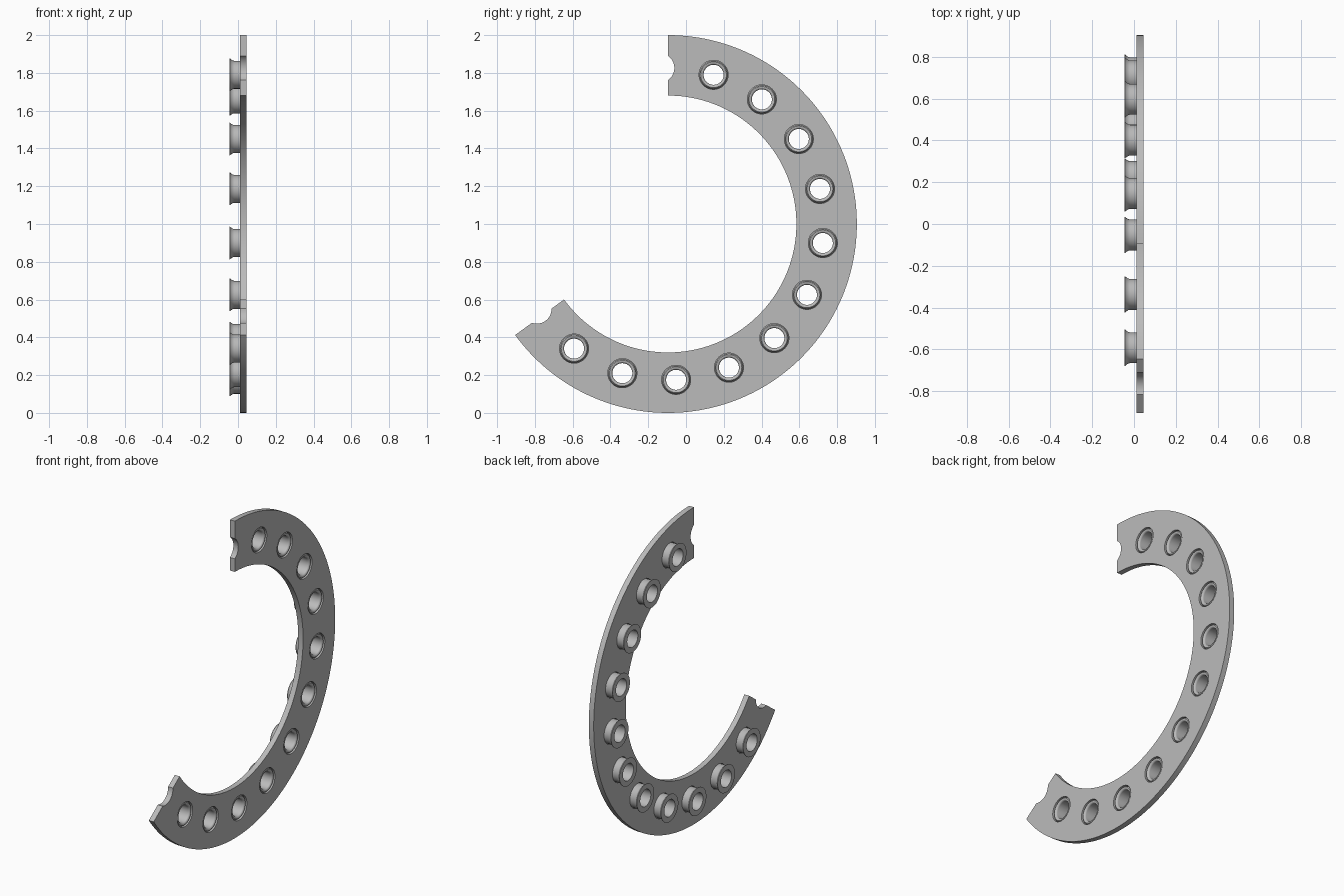
import bpy, bmesh, math
from mathutils import Matrix, Vector

cube = bpy.data.objects.get("Cube")
if cube:
    bpy.data.objects.remove(cube, do_unlink=True)

CENTER = Vector((0, -0.0955, 1.0))
OUTER, INNER, PITCH, HOLE = 1.0, 0.68, 0.826, 0.077
START, END = math.radians(90), math.radians(-144)
FRONT, BACK = 0.045, 0.011
ANGLES = [math.radians(73 - 20 * i) for i in range(11)]

grey = bpy.data.materials.new("plain grey")
grey.use_nodes = True
grey.diffuse_color = (0.5, 0.5, 0.5, 1)
grey.node_tree.nodes["Principled BSDF"].inputs["Base Color"].default_value = (0.5, 0.5, 0.5, 1)


def polar(r, a):
    return Vector((r * math.cos(a), r * math.sin(a)))


def arc(r, a, b, n):
    return [polar(r, a + (b - a) * i / n) for i in range(n + 1)]


def notch(angle, side, outward):
    """Part of a hole that lies just past the end of the sector."""
    past = PITCH * math.sin(math.radians(3))
    radial, inward = polar(1, angle), polar(1, angle + side * math.pi / 2)
    half = math.acos(past / HOLE)
    steps = [half * (i / 8 - 1) * outward for i in range(17)]
    return [radial * (PITCH + HOLE * math.sin(t)) + inward * (HOLE * math.cos(t) - past)
            for t in steps]


def finish(obj, angle):
    bpy.ops.object.select_all(action='DESELECT')
    obj.select_set(True)
    bpy.context.view_layer.objects.active = obj
    bpy.ops.object.shade_smooth_by_angle(angle=math.radians(angle))


# Ring sector plate: filled outline with round holes, extruded
outline = (arc(OUTER, START, END, 120) + notch(END, 1, -1)
           + arc(INNER, END, START, 120) + notch(START, -1, 1))
loops = [outline]
for a in ANGLES:
    loops.append([polar(PITCH, a) + p for p in arc(HOLE, 0, math.tau, 48)[:-1]])

curve = bpy.data.curves.new("plate_outline", 'CURVE')
curve.dimensions = '2D'
curve.fill_mode = 'BOTH'
curve.extrude = (FRONT - BACK) / 2
for loop in loops:
    spline = curve.splines.new('POLY')
    spline.points.add(len(loop) - 1)
    for point, p in zip(spline.points, loop):
        point.co = (p.x, p.y, 0, 1)
    spline.use_cyclic_u = True
plate = bpy.data.objects.new("ring_plate", curve)
bpy.context.collection.objects.link(plate)
bpy.ops.object.select_all(action='DESELECT')
plate.select_set(True)
bpy.context.view_layer.objects.active = plate
bpy.ops.object.convert(target='MESH')
plate = bpy.context.view_layer.objects.active

# Stand the plate upright, facing sideways
to_side = Matrix(((0, 0, 1, 0), (1, 0, 0, 0), (0, 1, 0, 0), (0, 0, 0, 1)))
shift = Matrix.Translation(CENTER + Vector(((FRONT + BACK) / 2, 0, 0)))
plate.data.transform(shift @ to_side)
bm = bmesh.new()
bm.from_mesh(plate.data)
bmesh.ops.remove_doubles(bm, verts=bm.verts, dist=0.00001)
bmesh.ops.recalc_face_normals(bm, faces=bm.faces)
bm.to_mesh(plate.data)
bm.free()
plate.data.materials.clear()
plate.data.materials.append(grey)
finish(plate, 30)

# Bushing: hollow sleeve with a flared back lip and a rounded bore entry
BORE, BODY, LIP = 0.053, 0.074, 0.0865
profile = [(-0.045, BORE), (-0.045, LIP), (-0.042, LIP), (-0.036, 0.081), (-0.028, 0.076),
           (-0.02, BODY), (0.035, BODY), (0.041, 0.068)]
profile += [(0.029 + 0.012 * math.cos(t), BORE + 0.012 * (1 - math.sin(t)))
            for t in (i * math.pi / 12 for i in range(7))]
bm = bmesh.new()
verts = [bm.verts.new((x, r, 0)) for x, r in profile]
edges = [bm.edges.new((v, verts[i - 1])) for i, v in enumerate(verts)]
bmesh.ops.spin(bm, geom=verts + edges, cent=(0, 0, 0), axis=(1, 0, 0),
               angle=math.tau, steps=48, use_merge=True)
bmesh.ops.remove_doubles(bm, verts=bm.verts, dist=0.00001)
bmesh.ops.recalc_face_normals(bm, faces=bm.faces)
bushing = bpy.data.meshes.new("bushing")
bm.to_mesh(bushing)
bm.free()
bushing.materials.append(grey)

for i, a in enumerate(ANGLES):
    p = polar(PITCH, a)
    obj = bpy.data.objects.new(f"bushing_{i + 1}", bushing)
    obj.location = CENTER + Vector((0, p.x, p.y))
    bpy.context.collection.objects.link(obj)
finish(obj, 30)
